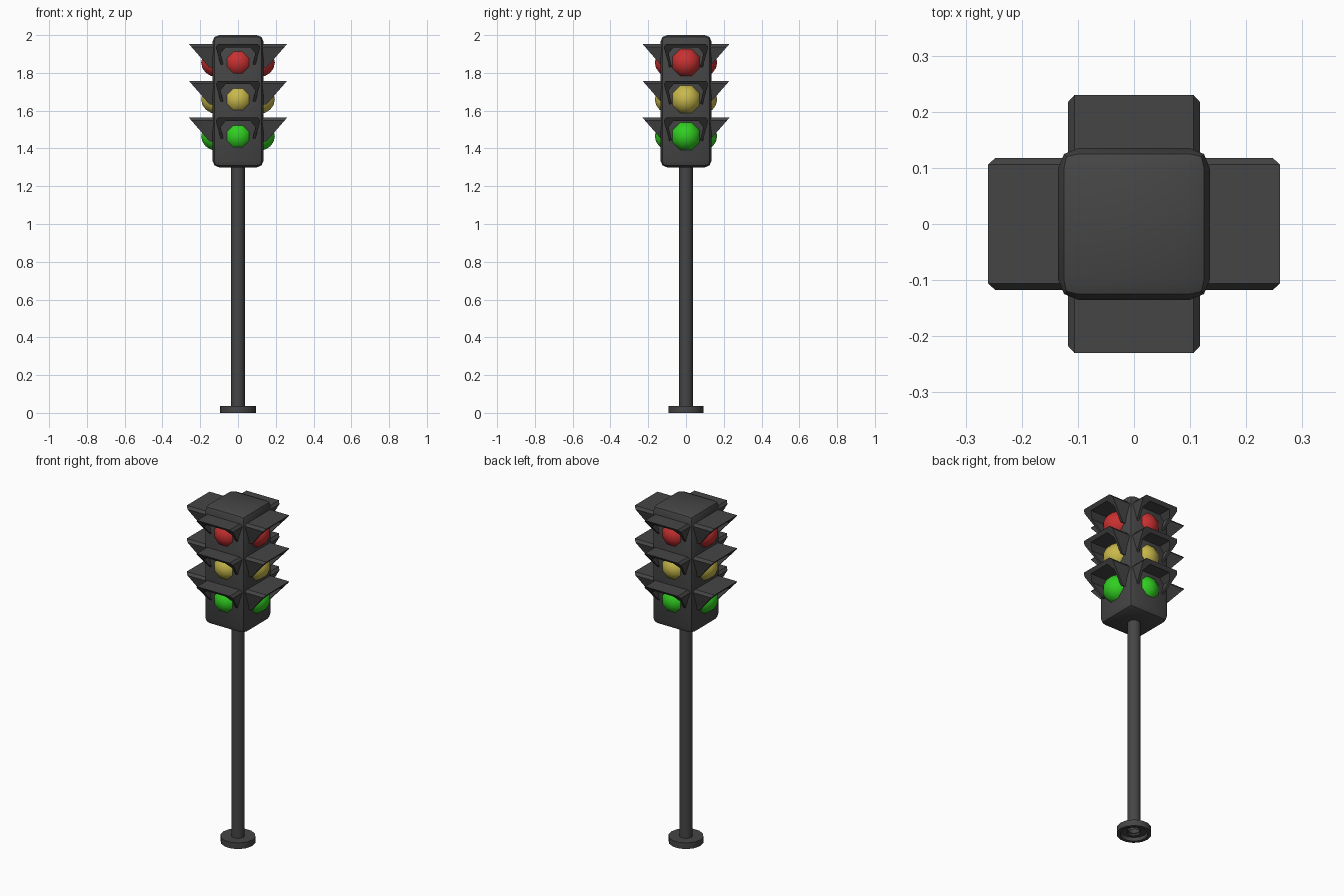
import bpy, bmesh, math
from mathutils import Matrix

if "Cube" in bpy.data.objects:
    bpy.data.objects.remove(bpy.data.objects["Cube"])


def material(name, rgb):
    m = bpy.data.materials.new(name)
    m.diffuse_color = (*rgb, 1)
    m.use_nodes = True
    m.node_tree.nodes["Principled BSDF"].inputs["Base Color"].default_value = m.diffuse_color
    return m


DARK = material("dark_metal", (0.06, 0.06, 0.06))
LAMPS = [("red", 1.855, material("red_glass", (0.58, 0.03, 0.03))),
         ("yellow", 1.66, material("yellow_glass", (0.58, 0.48, 0.07))),
         ("green", 1.465, material("green_glass", (0.03, 0.62, 0.015)))]


def make(name, bm, mat, smooth=None):
    bmesh.ops.recalc_face_normals(bm, faces=bm.faces)
    me = bpy.data.meshes.new(name)
    bm.to_mesh(me)
    bm.free()
    ob = bpy.data.objects.new(name, me)
    bpy.context.collection.objects.link(ob)
    me.materials.append(mat)
    if smooth:
        bpy.ops.object.select_all(action='DESELECT')
        ob.select_set(True)
        bpy.context.view_layer.objects.active = ob
        bpy.ops.object.shade_smooth_by_angle(angle=math.radians(smooth))
    return ob


def lathe(name, profile, sides):
    # revolve an (r, z) profile around the z axis
    bm = bmesh.new()
    rings = [[bm.verts.new((r * math.cos(2 * math.pi * i / sides),
                            r * math.sin(2 * math.pi * i / sides), z))
              for i in range(sides)] for r, z in profile]
    for a, b in zip(rings, rings[1:]):
        for i in range(sides):
            j = (i + 1) % sides
            bm.faces.new((a[i], a[j], b[j], b[i]))
    return make(name, bm, DARK, 35)


# pole and hollow foot
lathe("pole", [(0.036, 0.01), (0.036, 1.32)], 12)
lathe("foot", [(0.075, 0.0), (0.094, 0.0), (0.094, 0.036),
               (0.03, 0.036), (0.03, 0.022), (0.075, 0.022), (0.075, 0.0)], 14)

# housing with rounded edges
bm = bmesh.new()
bmesh.ops.create_cube(bm, size=1, matrix=Matrix.Translation((0, 0, 1.65))
                      @ Matrix.Diagonal((0.27, 0.27, 0.70, 1)))
bmesh.ops.bevel(bm, geom=bm.edges[:], offset=0.035, segments=2,
                profile=0.5, affect='EDGES')
make("housing", bm, DARK, 40)

# hood half-section: outer and inner (across, height) points
OUTER = [(-0.088, -0.125), (-0.118, -0.015), (-0.106, 0)]
INNER = [(-0.076, -0.12), (-0.092, -0.05), (-0.066, -0.018)]


def mirrored(pts):
    return pts + [(-u, h) for u, h in reversed(pts)]


def hood(name, z, angle, shift):
    bm = bmesh.new()
    sections = []
    for (ou, oh), (iu, ih) in zip(mirrored(OUTER), mirrored(INNER)):
        corners = [(ou, 0.10, oh), (ou, 0.26 + 0.87 * oh, oh),
                   (iu, 0.26 + 0.87 * ih, ih), (iu, 0.10, ih)]
        sections.append([bm.verts.new((u, -(d - shift), z + h))
                         for u, d, h in corners])
    for a, b in zip(sections, sections[1:]):
        for i in range(4):
            j = (i + 1) % 4
            bm.faces.new((a[i], a[j], b[j], b[i]))
    bm.faces.new(sections[0])
    bm.faces.new(sections[-1])
    bm.transform(Matrix.Rotation(angle, 4, 'Z'))
    make(name, bm, DARK)


def lamp(name, z, angle, shift, mat):
    bm = bmesh.new()
    bmesh.ops.create_uvsphere(bm, u_segments=8, v_segments=8, radius=0.083)
    bm.transform(Matrix.Rotation(angle, 4, 'Z')
                 @ Matrix.Translation((0, -(0.112 - shift), z))
                 @ Matrix.Rotation(math.pi / 2, 4, 'X')
                 @ Matrix.Rotation(math.pi / 8, 4, 'Z'))
    make(name, bm, mat, 60)


# three lamps with hoods on each of the four sides
for k, side in enumerate(("front", "right", "back", "left")):
    shift = 0.03 if k % 2 == 0 else 0.0
    for colour, z, mat in LAMPS:
        lamp(f"{side}_{colour}_lamp", z, k * math.pi / 2, shift, mat)
        hood(f"{side}_{colour}_hood", z + 0.098, k * math.pi / 2, shift)
